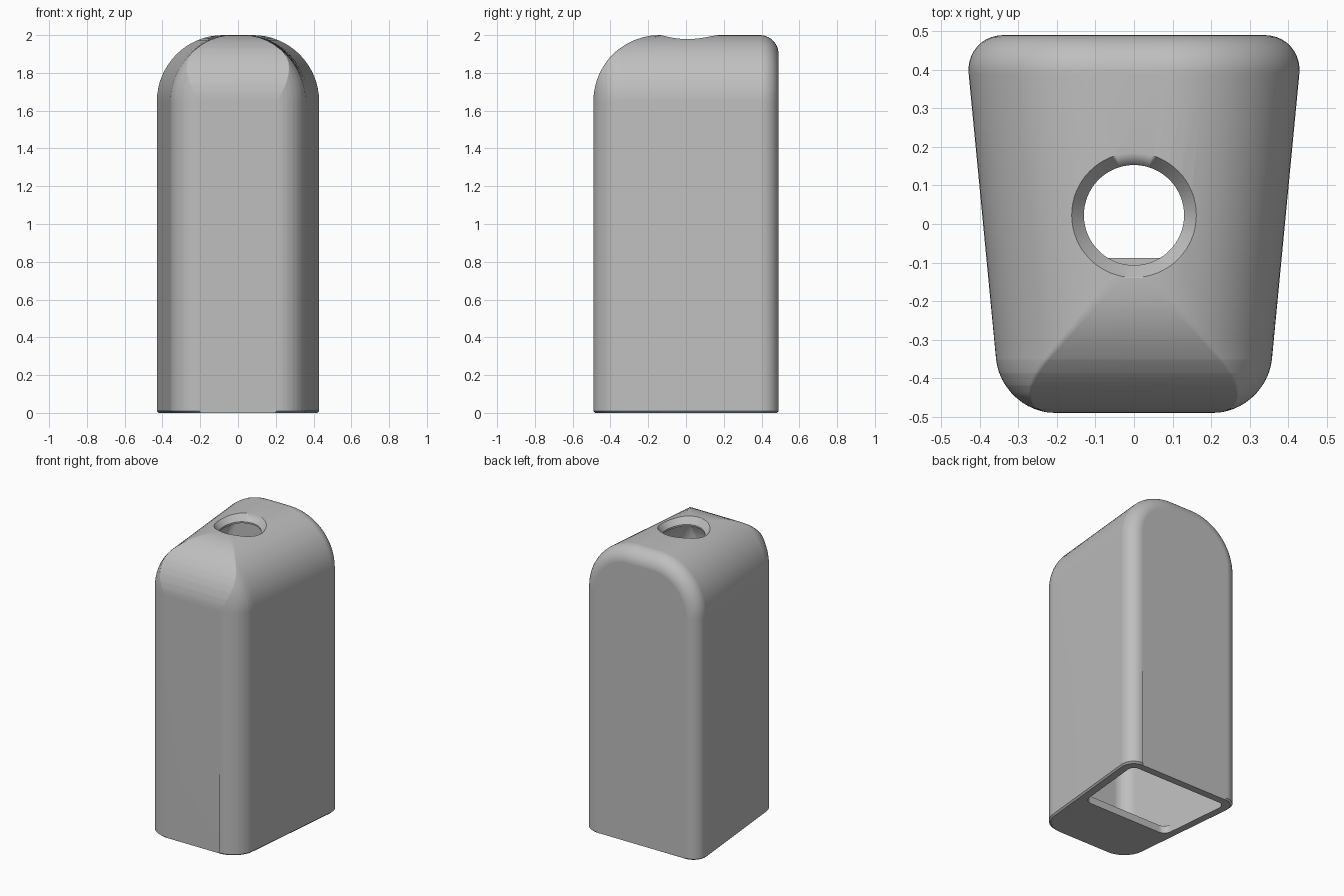
import bpy, bmesh, math

if "Cube" in bpy.data.objects:
    bpy.data.objects.remove(bpy.data.objects["Cube"])

HALF, TOP, ROUND = 0.49, 2.0, 0.35      # half depth, height, roof radius
FRONT_R, BACK_R = 0.14, 0.10            # corner radii
WALL, FLOOR = 0.055, 0.05
HOLE_Y, HOLE_OUT, HOLE_IN = 0.023, 0.162, 0.13
ARCH = 16


def half_width(y):
    return 0.3915 + 0.096 * y


def setback(r, t):
    """Inset of a quarter round of radius r at distance t from its edge."""
    return r - math.sqrt(max(r * r - max(r - t, 0) ** 2, 0))


def stations(y0, y1, front_radii, back_r):
    ys = set()
    for r in front_radii:
        ys |= {round(y0 + r * (1 - math.cos(math.pi / 2 * i / 12)), 4) for i in range(13)}
    ys |= {round(y1 - back_r * (1 - math.cos(math.pi / 2 * i / 10)), 4) for i in range(11)}
    ordered = sorted(ys)
    return [y for i, y in enumerate(ordered) if i == 0 or y - ordered[i - 1] > 5e-4]


def loft(name, rings):
    """Skin closed rings of equal size and cap both ends."""
    bm = bmesh.new()
    vs = [[bm.verts.new(p) for p in ring] for ring in rings]
    n = len(rings[0])
    for a, b in zip(vs, vs[1:]):
        for i in range(n):
            j = (i + 1) % n
            bm.faces.new((a[i], a[j], b[j], b[i]))
    bm.faces.new(vs[0])
    bm.faces.new(vs[-1])
    bmesh.ops.remove_doubles(bm, verts=bm.verts, dist=1e-4)
    bmesh.ops.dissolve_degenerate(bm, edges=bm.edges, dist=1e-5)
    bmesh.ops.recalc_face_normals(bm, faces=bm.faces)
    mesh = bpy.data.meshes.new(name)
    bm.to_mesh(mesh)
    bm.free()
    ob = bpy.data.objects.new(name, mesh)
    bpy.context.collection.objects.link(ob)
    return ob


def arched_block(name, wall, bottom, chamfer):
    """Tapered block with arched roof, rounded front and softened back edge."""
    y0, y1, r = -HALF + wall, HALF - wall, ROUND - wall
    rf, rb = FRONT_R - wall, BACK_R - wall
    spring = TOP - ROUND
    rings = []
    for y in stations(y0, y1, (r, rf), rb):
        back = setback(rb, y1 - y)
        h = half_width(y) - wall - setback(rf, y - y0) - back
        rad = r - back
        rise = min(rad, r - setback(r, y - y0))
        limit = math.asin(min(rise / rad, 1))
        side = [(h - chamfer, y * (1 - chamfer / HALF), bottom)]
        if chamfer:
            side.append((h, y, bottom + chamfer))
        for i in range(ARCH + 1):
            a = limit * i / ARCH
            side.append((h - rad + rad * math.cos(a), y, spring + rad * math.sin(a)))
        rings.append(side + [(-x, yy, z) for x, yy, z in reversed(side)])
    return loft(name, rings)


def roof_height(x, y):
    d = half_width(y) - abs(x)
    return TOP - max(setback(ROUND, d), setback(ROUND, y + HALF))


# Outer body
body = arched_block("body", 0, 0, 0.01)

# Inner hollow
hollow = arched_block("hollow_cutter", WALL, FLOOR, 0)

# Opening in the rear part of the base
rim, corner = 0.06, 0.05
y0, y1 = -0.088, HALF - rim
rings = []
for y in stations(y0, y1, (corner,), corner):
    h = half_width(y) - rim - setback(corner, y - y0) - setback(corner, y1 - y)
    rings.append([(h, y, -0.1), (h, y, 0.1), (-h, y, 0.1), (-h, y, -0.1)])
opening = loft("opening_cutter", rings)

# Round roof hole with a chamfer that follows the roof
SIDES = 64
layers = [[], [], [], []]
for i in range(SIDES):
    a = math.tau * i / SIDES
    c, s = math.cos(a), math.sin(a)
    xo, yo = HOLE_OUT * c, HOLE_Y + HOLE_OUT * s
    xi, yi = HOLE_IN * c, HOLE_Y + HOLE_IN * s
    layers[0].append((xi, yi, 1.7))
    layers[1].append((xi, yi, roof_height(xi, yi) - 0.045))
    layers[2].append((xo, yo, roof_height(xo, yo)))
    layers[3].append((xo, yo, 2.1))
hole = loft("hole_cutter", layers)

# Cut the body
bpy.context.view_layer.objects.active = body
for cutter in (hollow, opening, hole):
    cutter.hide_render = True
    mod = body.modifiers.new("cut", "BOOLEAN")
    mod.operation = "DIFFERENCE"
    mod.solver = "EXACT"
    mod.object = cutter
    bpy.ops.object.modifier_apply(modifier=mod.name)
for cutter in (hollow, opening, hole):
    bpy.data.objects.remove(cutter)

# Plain grey finish
grey = bpy.data.materials.new("plain_grey")
grey.use_nodes = True
colour = (0.52, 0.52, 0.52, 1)
grey.diffuse_color = colour
grey.node_tree.nodes["Principled BSDF"].inputs["Base Color"].default_value = colour
body.data.materials.clear()
body.data.materials.append(grey)
for p in body.data.polygons:
    p.material_index = 0

# Smooth shading, with crisp base and hole edges
bpy.ops.object.select_all(action="DESELECT")
body.select_set(True)
bpy.ops.object.shade_smooth_by_angle(angle=math.radians(55))
for e in body.data.edges:
    pts = [body.data.vertices[v].co for v in e.vertices]
    at_base = all(p.z < 0.02 for p in pts)
    at_hole = all(p.z > 1.8 and abs(math.hypot(p.x, p.y - HOLE_Y) - HOLE_IN) < 0.002 for p in pts)
    if at_base or at_hole and abs(pts[0].z - pts[1].z) < 0.008:
        e.use_edge_sharp = True
weighted = body.modifiers.new("weighted_normals", "WEIGHTED_NORMAL")
weighted.keep_sharp = True
